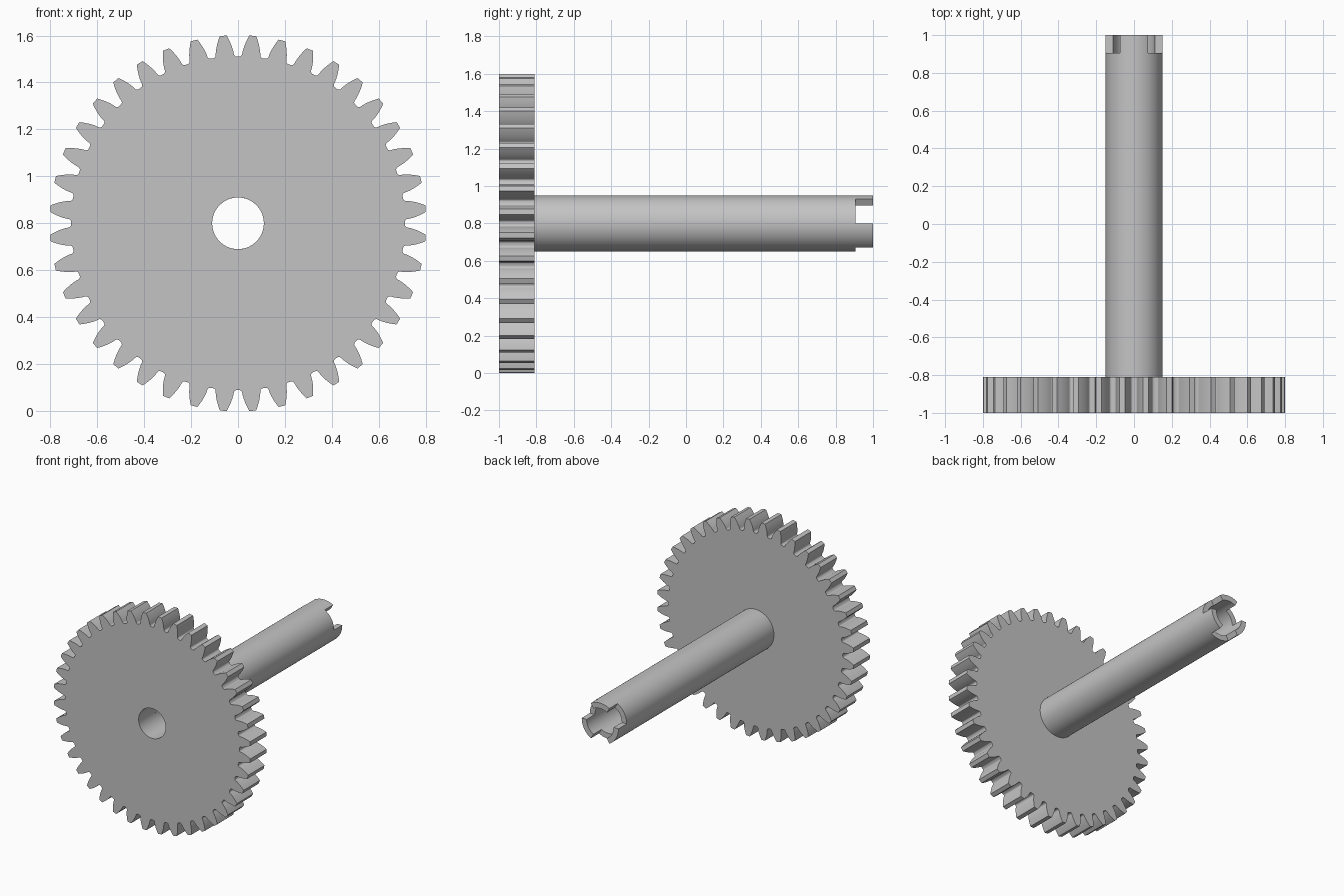
import bpy, bmesh
from math import pi, sin, cos, tan, acos, radians

if "Cube" in bpy.data.objects:
    bpy.data.objects.remove(bpy.data.objects["Cube"], do_unlink=True)

AXIS_Z = 0.8
BORE, SHAFT = 0.11, 0.15
FRONT, GEAR_BACK, NOTCH, END = -1.0, -0.81, 0.905, 1.0
TEETH, TIP, ROOT = 40, 0.8015, 0.711
PITCH = TIP * TEETH / (TEETH + 2)
BASE = PITCH * cos(radians(20))

steel = bpy.data.materials.new("plain grey")
steel.use_nodes = True
grey = (0.55, 0.55, 0.55, 1)
steel.diffuse_color = grey
steel.node_tree.nodes["Principled BSDF"].inputs["Base Color"].default_value = grey


def add_loop(bm, polar, y):
    """Closed loop of vertices around the shaft axis from (radius, angle) pairs."""
    return [bm.verts.new((r * cos(a), y, AXIS_Z + r * sin(a))) for r, a in polar]


def skin(bm, a, b):
    n = len(a)
    return [bm.faces.new((a[i], a[(i + 1) % n], b[(i + 1) % n], b[i])) for i in range(n)]


def tube(bm, outer, bore, y0, y1):
    """Hollow prism; returns the faces of its far end."""
    o0, o1 = add_loop(bm, outer, y0), add_loop(bm, outer, y1)
    i0, i1 = add_loop(bm, bore, y0), add_loop(bm, bore, y1)
    skin(bm, o0, o1)
    skin(bm, i0, i1)
    skin(bm, o0, i0)
    return skin(bm, o1, i1)


def finish(bm, name):
    bmesh.ops.recalc_face_normals(bm, faces=bm.faces)
    mesh = bpy.data.meshes.new(name)
    bm.to_mesh(mesh)
    bm.free()
    obj = bpy.data.objects.new(name, mesh)
    mesh.materials.append(steel)
    bpy.context.collection.objects.link(obj)
    bpy.ops.object.select_all(action='DESELECT')
    obj.select_set(True)
    bpy.context.view_layer.objects.active = obj
    bpy.ops.object.shade_smooth_by_angle(angle=radians(32))
    return obj


def involute(t):
    return tan(t) - t


def half_tooth():
    """(radius, half angle) down one involute flank and round the root fillet."""
    start, steps, fillet = 0.723, 7, ROOT + 0.012
    points = []
    for i in range(steps + 1):
        r = TIP + (start - TIP) * i / steps
        half = pi / (2 * TEETH) + involute(radians(20)) - involute(acos(BASE / r))
        points.append((r, half))
    flank = points[-1][1]
    for i in range(1, 5):
        t = i / 4 * pi / 2
        points.append((fillet - 0.012 * sin(t), flank + 0.012 * (1 - cos(t)) / ROOT))
    return points


# Gear wheel with bore
side = half_tooth()
tooth = [(r, -h) for r, h in reversed(side)] + side
outline = [(r, (k + 0.5) * 2 * pi / TEETH + h) for k in range(TEETH) for r, h in tooth]
count = len(outline)
first = outline[0][1]
bore = [(BORE, first + 2 * pi * i / count) for i in range(count)]
bm = bmesh.new()
tube(bm, outline, bore, FRONT, GEAR_BACK)
finish(bm, "gear_wheel")

# Hollow shaft with three coupling claws, each a sixth of the ring
SEGMENTS = 96
angles = [2 * pi * i / SEGMENTS for i in range(SEGMENTS)]
bm = bmesh.new()
end = tube(bm, [(SHAFT, a) for a in angles], [(BORE, a) for a in angles], GEAR_BACK, NOTCH)
sector = SEGMENTS // 6
claws = [f for i, f in enumerate(end) if (i // sector) % 2 == 1]
raised = bmesh.ops.extrude_face_region(bm, geom=claws)["geom"]
bmesh.ops.translate(bm, vec=(0, END - NOTCH, 0),
                    verts=[v for v in raised if isinstance(v, bmesh.types.BMVert)])
bmesh.ops.delete(bm, geom=[f for f in claws if f.is_valid], context='FACES_ONLY')
finish(bm, "hollow_shaft")
